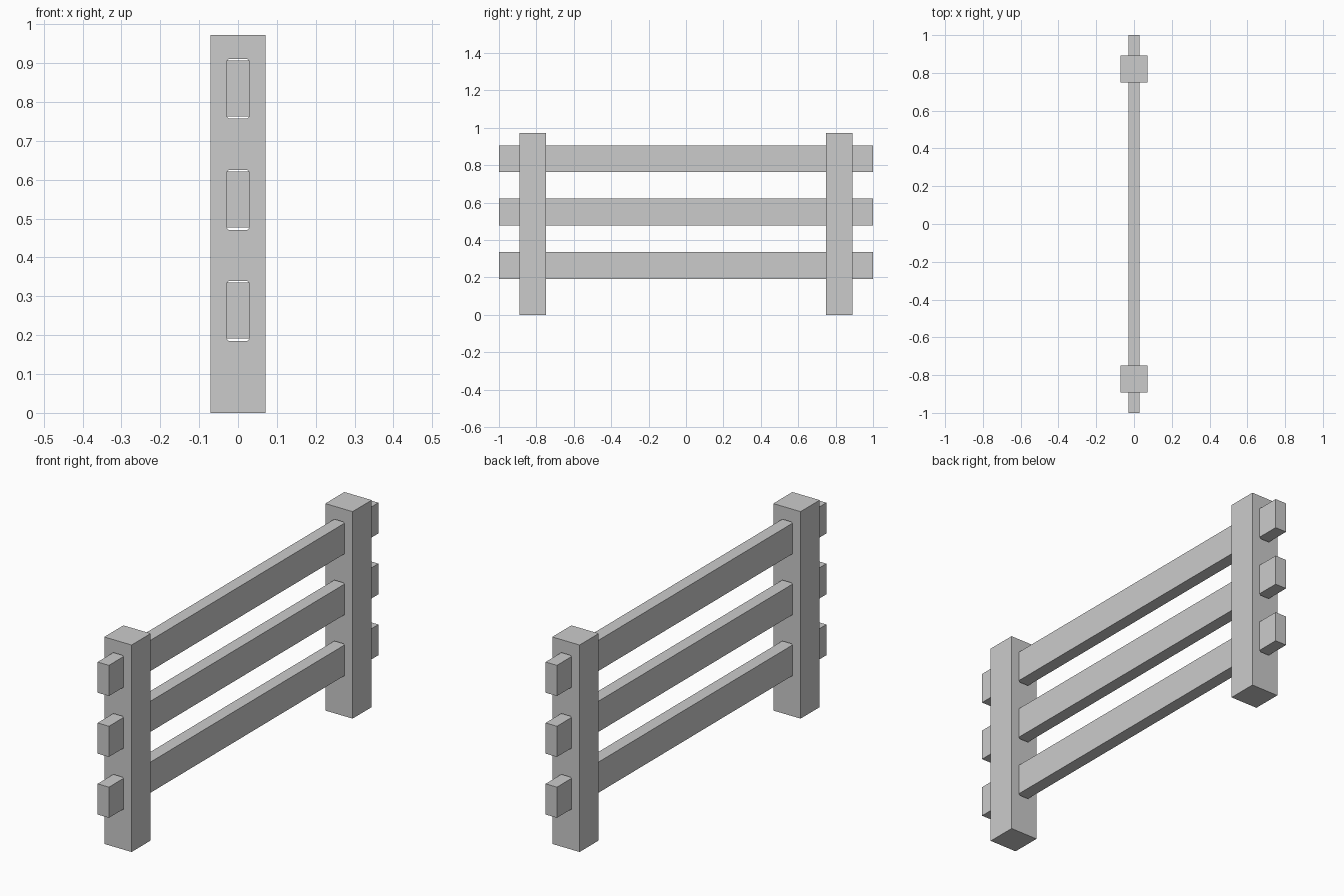
import bpy, bmesh

if "Cube" in bpy.data.objects:
    bpy.data.objects.remove(bpy.data.objects["Cube"])

POST_W, POST_H, POST_Y = 0.142, 0.972, 0.82
RAIL_W, RAIL_H = 0.059, 0.144
RAIL_Z = {"bottom": 0.263, "middle": 0.549, "top": 0.835}


def add_object(name, bm):
    bmesh.ops.recalc_face_normals(bm, faces=bm.faces)
    mesh = bpy.data.meshes.new(name)
    bm.to_mesh(mesh)
    bm.free()
    obj = bpy.data.objects.new(name, mesh)
    bpy.context.collection.objects.link(obj)
    return obj


def box(name, size, center):
    bm = bmesh.new()
    bmesh.ops.create_cube(bm, size=1)
    bmesh.ops.scale(bm, vec=size, verts=bm.verts)
    bmesh.ops.translate(bm, vec=center, verts=bm.verts)
    return add_object(name, bm)


def slot_prism(bm, z, w=0.0297, h=0.077, c=0.006):
    """Chamfered rectangle extruded along y."""
    outline = [(w - c, h), (w, h - c), (w, c - h), (w - c, -h),
               (c - w, -h), (-w, c - h), (-w, h - c), (c - w, h)]
    face = bm.faces.new([bm.verts.new((x, -1.1, z + dz)) for x, dz in outline])
    ext = bmesh.ops.extrude_face_region(bm, geom=[face], use_keep_orig=True)
    verts = [v for v in ext["geom"] if isinstance(v, bmesh.types.BMVert)]
    bmesh.ops.translate(bm, vec=(0, 2.2, 0), verts=verts)


# Cutter for the mortise slots, slightly taller than the rails
bm = bmesh.new()
for z in RAIL_Z.values():
    slot_prism(bm, z - 0.001)
cutter = add_object("slot_cutter", bm)
cutter.hide_render = True
cutter.display_type = 'WIRE'

# Two slotted posts
for name, side in (("front_post", -1), ("back_post", 1)):
    post = box(name, (POST_W, POST_W, POST_H), (0, side * POST_Y, POST_H / 2))
    mod = post.modifiers.new("slots", 'BOOLEAN')
    mod.operation = 'DIFFERENCE'
    mod.solver = 'EXACT'
    mod.object = cutter

# Three rails running through the posts
for name, z in RAIL_Z.items():
    box(name + "_rail", (RAIL_W, 2.0, RAIL_H), (0, 0, z))
